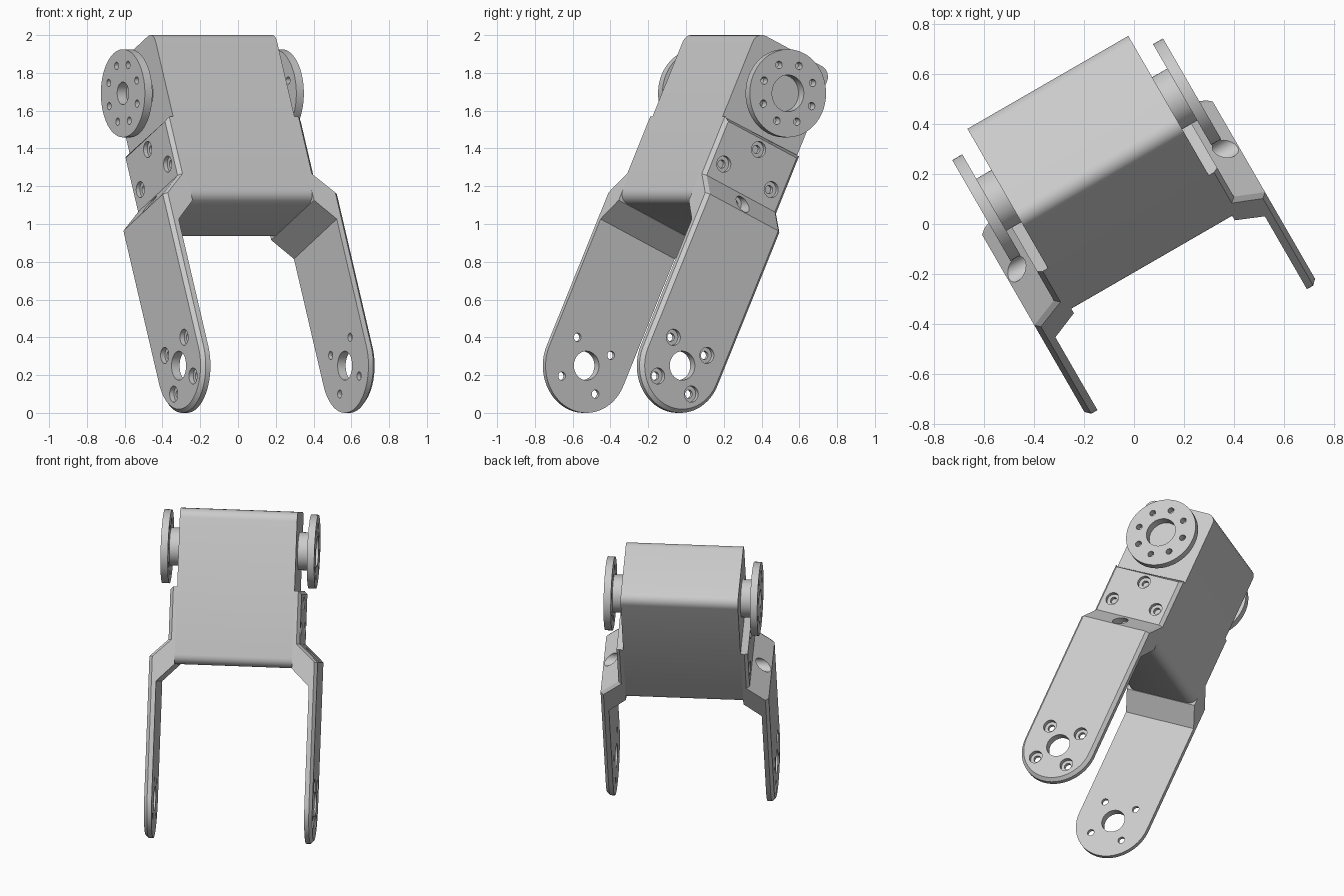
import bpy, bmesh
from math import sin, cos, pi, radians
from mathutils import Matrix

cube = bpy.data.objects.get("Cube")
if cube:
    bpy.data.objects.remove(cube)

# One plain grey for the whole assembly
grey = bpy.data.materials.new("light_grey")
grey.use_nodes = True
grey.diffuse_color = (0.6, 0.6, 0.6, 1)
grey.node_tree.nodes["Principled BSDF"].inputs["Base Color"].default_value = (0.6, 0.6, 0.6, 1)

# Local frame: x across the arms, y to the back, z along the arms from the lower pivot
POSE = (Matrix.Translation((0.1475, -0.2855, 0.25))
        @ Matrix.Rotation(radians(30), 4, 'Z') @ Matrix.Rotation(radians(-25), 4, 'X'))
R = 0.25             # arm half width and end radius
HALF = 0.371         # half width of the body
PIVOT = 1.591        # height of the upper discs
BOLT = 0.16          # bolt circle radius
CHAMFER = 0.02


def make(name, bm):
    bmesh.ops.remove_doubles(bm, verts=bm.verts, dist=1e-5)
    bmesh.ops.recalc_face_normals(bm, faces=bm.faces)
    mesh = bpy.data.meshes.new(name)
    bm.to_mesh(mesh)
    bm.free()
    mesh.materials.append(grey)
    obj = bpy.data.objects.new(name, mesh)
    bpy.context.collection.objects.link(obj)
    obj.matrix_world = POSE
    return obj


def activate(obj):
    bpy.ops.object.select_all(action='DESELECT')
    obj.select_set(True)
    bpy.context.view_layer.objects.active = obj


def cut(obj, bm):
    cutter = make("cutter", bm)
    cutter.hide_render = True
    mod = obj.modifiers.new("holes", 'BOOLEAN')
    mod.operation = 'DIFFERENCE'
    mod.solver = 'EXACT'
    mod.object = cutter
    activate(obj)
    bpy.ops.object.modifier_apply(modifier=mod.name)
    bpy.data.objects.remove(cutter)


def smooth(obj):
    activate(obj)
    bpy.ops.object.shade_smooth_by_angle(angle=radians(30))


def loft(bm, rings):
    rows = [[bm.verts.new(p) for p in ring] for ring in rings]
    n = len(rows[0])
    for a, b in zip(rows, rows[1:]):
        for i in range(n):
            j = (i + 1) % n
            bm.faces.new((a[i], a[j], b[j], b[i]))
    return rows


def lathe(bm, profile, y=0, z=0, side=1, segs=32):
    """Turn (x, radius) points round an axis parallel to x, capping both ends."""
    rows = loft(bm, [[(side * x, y + r * cos(2 * pi * i / segs), z + r * sin(2 * pi * i / segs))
                      for i in range(segs)] for x, r in profile])
    bm.faces.new(rows[0])
    bm.faces.new(rows[-1])


# Body: rounded block
bm = bmesh.new()
low, high, r = 0.852, 1.837, 0.06
outline = []
for quadrant, (cy, cz) in enumerate([(R - r, high - r), (r - R, high - r),
                                     (r - R, low + r), (R - r, low + r)]):
    for step in range(7):
        a = (quadrant + step / 6) * pi / 2
        outline.append((cy + r * cos(a), cz + r * sin(a)))
rows = loft(bm, [[(x, y, z) for y, z in outline] for x in (-HALF, HALF)])
for row in rows:
    bm.faces.new(row)
smooth(make("body", bm))


def arm_ring(side, xi, xo, zi, ze, zf, h, hf):
    """Cross-section of an arm with chamfered outer corners."""
    xe = xo - CHAMFER
    pts = [(xi, -h, zi), (xi, h, zi), (xe, h, ze), (xo, hf, zf), (xo, -hf, zf), (xe, -h, ze)]
    return [(side * x, y, z) for x, y, z in pts]


INNER, OUTER, PLATE, TOP = 0.483, 0.532, 0.415, 1.34

for side, label, bore in ((1, "left", 0.097), (-1, "right", 0.06)):
    # Cranked arm: mounting plate, sloping step, long leg with a round end
    hf = R - CHAMFER
    rings = [arm_ring(side, HALF, PLATE, TOP, TOP, TOP - CHAMFER, R, hf),
             arm_ring(side, HALF, PLATE, 0.85, 1.005, 1.005, R, hf),
             arm_ring(side, INNER, OUTER, 0.74, 0.895, 0.895, R, hf)]
    for i in range(21):
        a = i / 20 * pi / 2
        rings.append(arm_ring(side, INNER, OUTER, -R * sin(a), -R * sin(a), -hf * sin(a),
                              R * cos(a), hf * cos(a)))
    bm = bmesh.new()
    bm.faces.new(loft(bm, rings)[0])
    arm = make(label + "_arm", bm)

    # Pivot hole and counterbored screw holes
    bm = bmesh.new()
    lathe(bm, [(0.4, 0.077), (0.6, 0.077)], side=side)
    for i in range(4):
        for floor, centre, turn in ((0.505, 0, pi / 4), (0.392, 1.103, 0)):
            a = turn + i * pi / 2
            lathe(bm, [(floor - 0.1, 0.022), (floor, 0.022), (floor, 0.043), (0.6, 0.043)],
                  BOLT * cos(a), centre + BOLT * sin(a), side, 24)
    cut(arm, bm)
    smooth(arm)

    # Turning disc on its hub, with a centre recess
    bm = bmesh.new()
    lathe(bm, [(HALF - 0.01, 0.12), (0.44, 0.12), (0.44, 0.233), (0.486, 0.233),
               (0.486, bore), (0.43, bore)], z=PIVOT, side=side, segs=64)
    disc = make(label + "_disc", bm)
    bm = bmesh.new()
    for i in range(8):
        a = i * pi / 4
        lathe(bm, [(0.42, 0.02), (0.5, 0.02)], BOLT * cos(a), PIVOT + BOLT * sin(a), side, 16)
    cut(disc, bm)
    smooth(disc)
